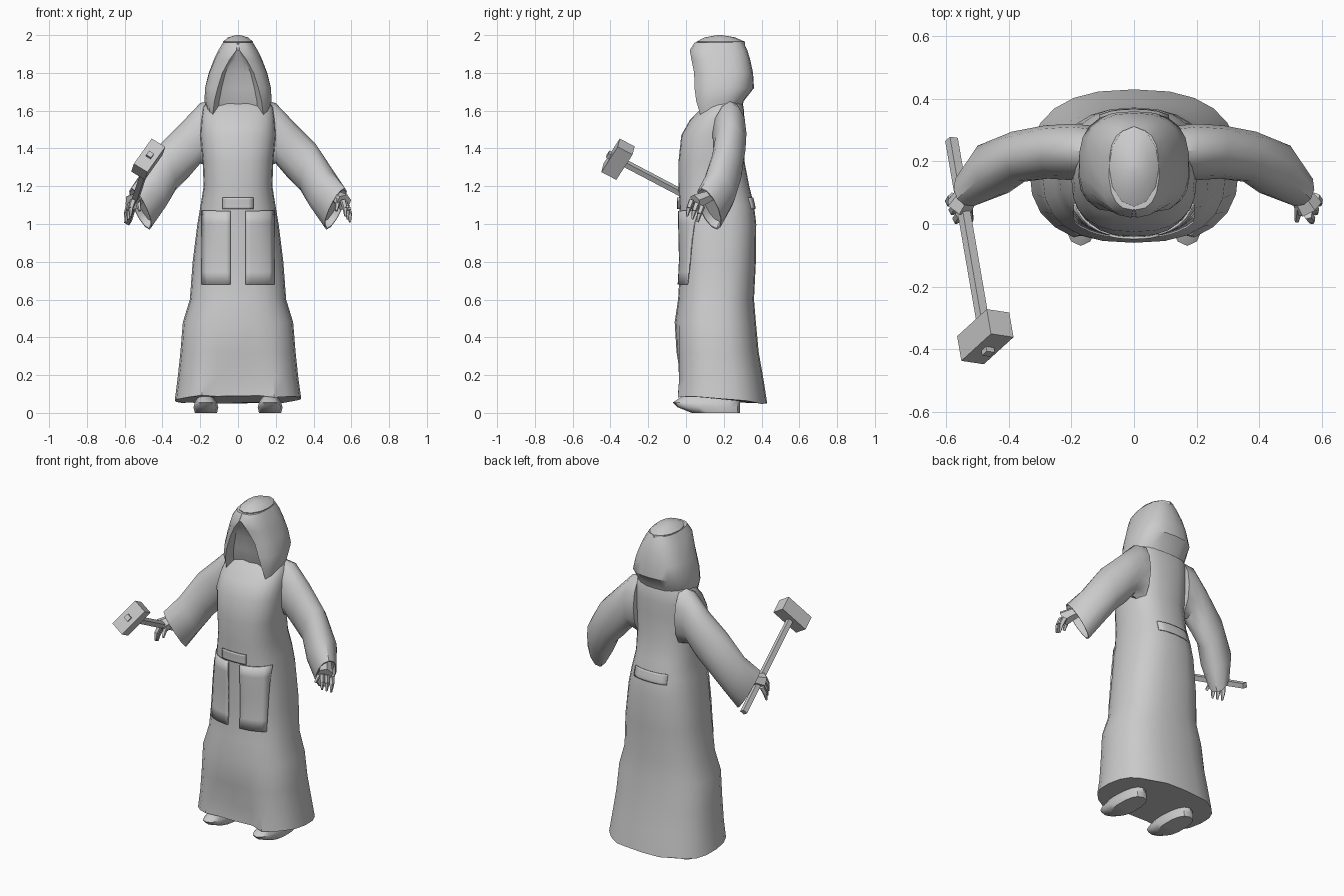
import bpy, bmesh, math
from mathutils import Vector, Matrix

if "Cube" in bpy.data.objects:
    bpy.data.objects.remove(bpy.data.objects["Cube"])

grey = bpy.data.materials.new("plain_grey")
grey.use_nodes = True
grey.diffuse_color = (0.6, 0.6, 0.6, 1)
grey.node_tree.nodes["Principled BSDF"].inputs["Base Color"].default_value = (0.6, 0.6, 0.6, 1)
parts = []


def finish(name, bm):
    bmesh.ops.recalc_face_normals(bm, faces=bm.faces)
    mesh = bpy.data.meshes.new(name)
    bm.to_mesh(mesh)
    bm.free()
    ob = bpy.data.objects.new(name, mesh)
    bpy.context.collection.objects.link(ob)
    mesh.materials.append(grey)
    parts.append(ob)
    return ob


def loft(name, rings):
    """Skin closed rings of equal size and cap both ends."""
    bm = bmesh.new()
    loops = [[bm.verts.new(p) for p in ring] for ring in rings]
    n = len(loops[0])
    for a, b in zip(loops, loops[1:]):
        for i in range(n):
            j = (i + 1) % n
            bm.faces.new((a[i], a[j], b[j], b[i]))
    bm.faces.new(loops[0])
    bm.faces.new(loops[-1])
    return finish(name, bm)


def spow(v, p):
    return math.copysign(abs(v) ** p, v)


def oval(z, rx, yf, yb, n=24, power=2.5, cx=0):
    """Level rounded ring from half width, front and back."""
    cy, ry = (yf + yb) / 2, (yb - yf) / 2
    return [Vector((cx + rx * spow(math.sin(t), 2 / power),
                    cy - ry * spow(math.cos(t), 2 / power), z))
            for t in (2 * math.pi * i / n for i in range(n))]


def bar(name, start, end, w0, w1, sides=4, up=(0, 0, 1)):
    """Tapered bar between two points."""
    a, b = Vector(start), Vector(end)
    d = (b - a).normalized()
    u = d.cross(Vector(up)).normalized()
    v = u.cross(d)
    def ring(c, w):
        return [c + w * (u * math.cos(t) + v * math.sin(t))
                for t in (math.pi / 4 + 2 * math.pi * i / sides for i in range(sides))]
    return loft(name, [ring(a, w0), ring(b, w1)])


# Robe: height, half width, front, back
robe = [(0.07, 0.335, -0.07, 0.43), (0.18, 0.32, -0.062, 0.41),
        (0.32, 0.305, -0.06, 0.385), (0.48, 0.292, -0.06, 0.37),
        (0.6, 0.255, -0.042, 0.36), (0.8, 0.24, -0.03, 0.37),
        (1.0, 0.215, -0.035, 0.372), (1.1, 0.198, -0.035, 0.36),
        (1.2, 0.182, -0.04, 0.335), (1.33, 0.187, -0.04, 0.31),
        (1.47, 0.2, -0.025, 0.31), (1.55, 0.195, 0.02, 0.31),
        (1.62, 0.185, 0.09, 0.305), (1.66, 0.15, 0.14, 0.29)]
rings = [oval(*row) for row in robe]
for p in rings[0]:                      # tilted, gently wavy hem
    p.z += 0.02 - 0.08 * (p.y + 0.07) + 0.006 * math.sin(p.x * 25)
for ring, push in zip(rings, (0.04, 0.035, 0.01)):    # fold in the front
    for p in ring:
        if abs(p.x) < 0.16 and p.y < 0:
            p.y += push
loft("robe", rings)


def robe_y(x, z, side):
    """Depth of the robe surface at x, z on the front (-1) or back (1)."""
    for a, b in zip(robe, robe[1:]):
        if a[0] <= z <= b[0]:
            f = (z - a[0]) / (b[0] - a[0])
            rx, yf, yb = (a[k] + f * (b[k] - a[k]) for k in (1, 2, 3))
            h = (1 - min(1, abs(x) / rx) ** 2.5) ** 0.4
            return (yf + yb) / 2 + side * (yb - yf) / 2 * h


def panel(name, x0, x1, z0, z1, side=-1, lift=0.006, n=6):
    """Thin cloth plate that follows the robe."""
    bm = bmesh.new()
    grid = []
    for i in range(n + 1):
        x = x0 + (x1 - x0) * i / n
        col = []
        for j in range(n + 1):
            z = z0 + (z1 - z0) * j / n
            col.append(bm.verts.new((x, robe_y(x, z, side) + side * lift, z)))
        grid.append(col)
    for a, b in zip(grid, grid[1:]):
        for j in range(n):
            bm.faces.new((a[j], b[j], b[j + 1], a[j + 1]))
    ob = finish(name, bm)
    mod = ob.modifiers.new("thickness", "SOLIDIFY")
    mod.thickness = 0.008
    mod.offset = 0


# Belt and hanging panels
panel("buckle_flap", -0.08, 0.08, 1.08, 1.14, lift=0.008)
panel("belt_back", -0.11, 0.11, 1.08, 1.14, side=1, lift=0.002)
for s, label in ((1, "left"), (-1, "right")):
    panel(label + "_apron_panel", s * 0.04, s * 0.19, 0.68, 1.07, lift=0.004)

# Hood with a sunken face: height, half width, front, back, opening half width
hood = [(1.57, 0.155, 0.03, 0.29, 0.135), (1.65, 0.178, 0.03, 0.305, 0.125),
        (1.72, 0.176, 0.025, 0.36, 0.108), (1.8, 0.155, 0.03, 0.355, 0.083),
        (1.87, 0.128, 0.025, 0.34, 0.045), (1.92, 0.105, 0.02, 0.325, 0.008),
        (1.96, 0.08, 0.045, 0.305, 0.004)]
rings = []
for z, rx, yf, yb, gap in hood:
    cy, ry = (yf + yb) / 2, (yb - yf) / 2
    t0 = math.asin((gap / rx) ** 1.3)
    ring = []
    for i in range(19):
        t = t0 + (2 * math.pi - 2 * t0) * i / 18
        ring.append(Vector((rx * spow(math.sin(t), 1 / 1.3),
                            cy - ry * spow(math.cos(t), 1 / 1.3), z)))
    edge = ring[0].y
    for f, deep in ((-0.8, 0.35), (-0.4, 0.45), (0, 0.4), (0.4, 0.45), (0.8, 0.35)):
        ring.append(Vector((gap * f, edge + deep * gap, z)))
    rings.append(ring)
loft("hood", rings)

# Crown cap
loft("crown_cap", [oval(z, rx, yf, yb, 12, 2) for z, rx, yf, yb in
                   ((1.945, 0.078, 0.06, 0.312), (1.965, 0.08, 0.055, 0.312),
                    (1.988, 0.052, 0.1, 0.26), (2.0, 0.012, 0.165, 0.19))])

# Sleeves: upper edge, lower edge, half depth
sleeve = [((0.14, 0.23, 1.655), (0.14, 0.23, 1.3), (0, 0.085)),
          ((0.2, 0.235, 1.64), (0.2, 0.225, 1.32), (0, 0.09)),
          ((0.3, 0.23, 1.535), (0.26, 0.23, 1.25), (0.005, 0.085)),
          ((0.41, 0.2, 1.425), (0.33, 0.23, 1.18), (0.02, 0.08)),
          ((0.5, 0.14, 1.275), (0.4, 0.21, 1.08), (0.05, 0.075)),
          ((0.565, 0.08, 1.19), (0.468, 0.165, 0.97), (0.035, 0.05))]
for s, label in ((1, "left"), (-1, "right")):
    flip = Matrix.Diagonal((s, 1, 1))
    rings = []
    for top, low, (dx, dy) in sleeve:
        top, low = Vector(top), Vector(low)
        mid, half, deep = (top + low) / 2, (top - low) / 2, Vector((dx, dy, 0))
        rings.append([flip @ (mid + half * math.cos(t) + deep * math.sin(t))
                      for t in (2 * math.pi * i / 12 for i in range(12))])
    mid = sum(rings[-1], Vector()) / 12      # hollow cuff
    back = Vector((-s * 0.02, 0.02, 0.025))
    rings.append([mid + (p - mid) * 0.93 for p in rings[-1]])
    rings.append([mid + (p - mid) * 0.9 + back for p in rings[-1]])
    loft(label + "_sleeve", rings)

    # Hand with curled fingers
    bar(label + "_palm", flip @ Vector((0.51, 0.13, 1.15)),
        flip @ Vector((0.56, 0.05, 1.115)), 0.03, 0.045, 6)
    for k in range(3):
        base = Vector((0.555 + 0.012 * k, 0.03 + 0.028 * k, 1.125 - 0.015 * k))
        knuckle = base + Vector((0.012, -0.015, -0.04))
        tip = knuckle + Vector((0.002, -0.01, -0.045))
        bar(f"{label}_finger_{k}", flip @ base, flip @ knuckle, 0.016, 0.014, 5, (1, 0, 0))
        bar(f"{label}_fingertip_{k}", flip @ knuckle, flip @ tip, 0.014, 0.006, 5, (1, 0, 0))
    bar(label + "_thumb", flip @ Vector((0.53, 0.06, 1.13)),
        flip @ Vector((0.52, 0.01, 1.07)), 0.017, 0.008, 5, (1, 0, 0))

    # Shoe
    loft(label + "_shoe", [oval(z, rx, yf, yb, 14, 2.5, s * 0.17) for z, rx, yf, yb in
                           ((0, 0.06, 0.03, 0.285), (0.03, 0.067, -0.045, 0.285),
                            (0.055, 0.06, -0.07, 0.285), (0.1, 0.035, 0.0, 0.275))])

# Hammer
butt, tip = Vector((-0.583, 0.27, 1.01)), Vector((-0.465, -0.415, 1.37))
long_axis = Vector((0.11, 0.06, 0.165))
bar("hammer_handle", butt, tip, 0.021, 0.021, 4, long_axis)
d = (tip - butt).normalized()
long_axis = (long_axis - d * long_axis.dot(d)).normalized()
frame = Matrix((d, long_axis, d.cross(long_axis))).transposed().to_4x4()
bm = bmesh.new()
bmesh.ops.create_cube(bm, size=1, matrix=Matrix.Translation((-0.475, -0.36, 1.343)) @ frame
                      @ Matrix.Diagonal((0.09, 0.185, 0.085, 1)))
finish("hammer_head", bm)

# Smooth cloth, crisp edges
bpy.ops.object.select_all(action="DESELECT")
for ob in parts:
    ob.select_set(True)
bpy.context.view_layer.objects.active = parts[0]
bpy.ops.object.shade_smooth_by_angle(angle=math.radians(40))
